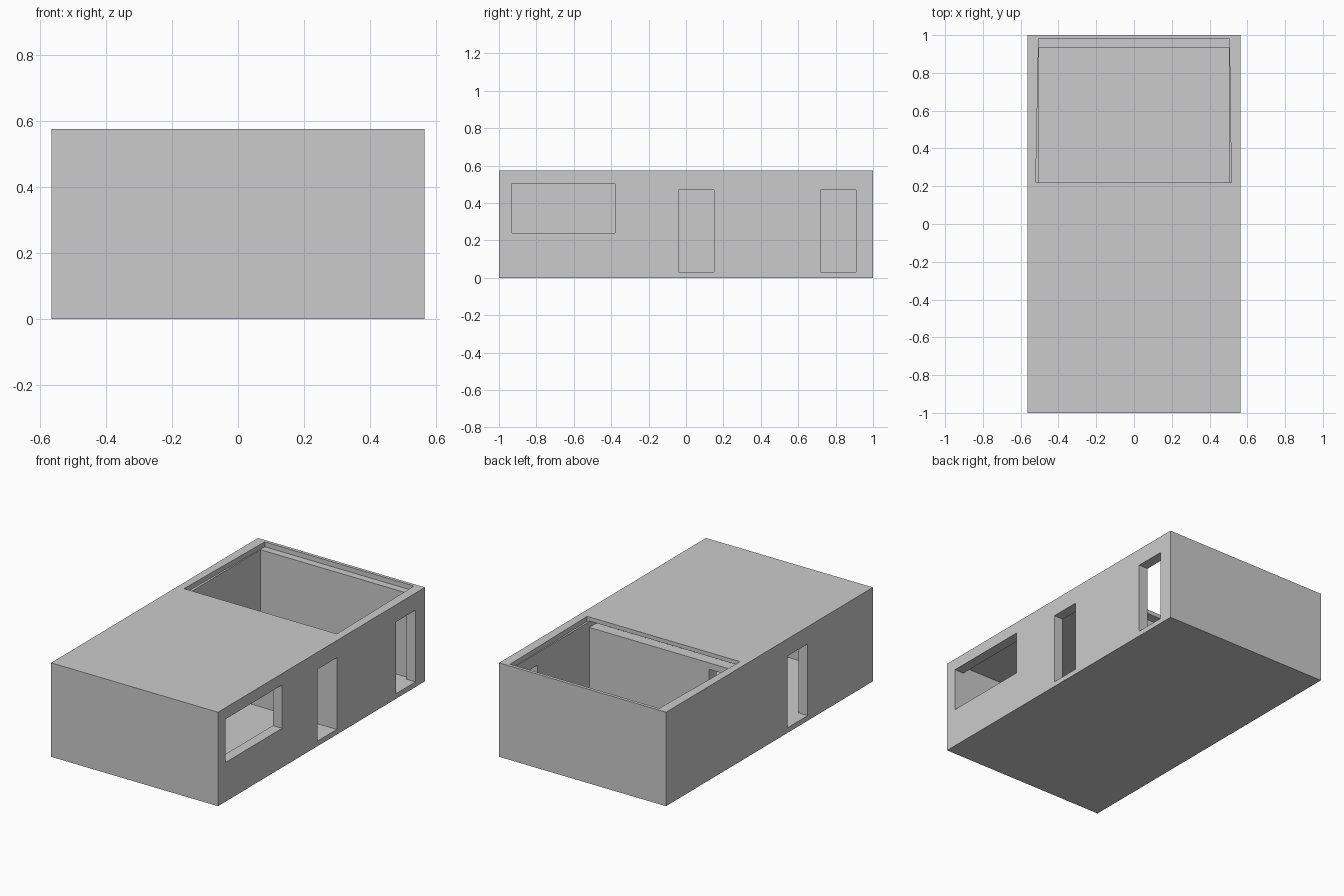
import bpy, bmesh

if "Cube" in bpy.data.objects:
    bpy.data.objects.remove(bpy.data.objects["Cube"])


def prism(name, outline, z0, z1):
    """Upright prism from an xy outline (counter-clockwise)."""
    bm = bmesh.new()
    base = bm.faces.new([bm.verts.new((x, y, z0)) for x, y in outline])
    top = bmesh.ops.extrude_face_region(bm, geom=[base])["geom"]
    for v in top:
        if isinstance(v, bmesh.types.BMVert):
            v.co.z = z1
    bmesh.ops.recalc_face_normals(bm, faces=bm.faces)
    me = bpy.data.meshes.new(name)
    bm.to_mesh(me)
    bm.free()
    ob = bpy.data.objects.new(name, me)
    bpy.context.collection.objects.link(ob)
    return ob


def box(name, x0, x1, y0, y1, z0, z1):
    return prism(name, [(x0, y0), (x1, y0), (x1, y1), (x0, y1)], z0, z1)


def cut(ob, cutter):
    """Subtract a cutter, apply, and discard it."""
    m = ob.modifiers.new("cut", "BOOLEAN")
    m.operation, m.solver, m.object = "DIFFERENCE", "EXACT", cutter
    bpy.ops.object.select_all(action="DESELECT")
    bpy.context.view_layer.objects.active = ob
    ob.select_set(True)
    bpy.ops.object.modifier_apply(modifier=m.name)
    bpy.data.objects.remove(cutter)


W, H = 0.565, 0.575            # half width, total height
IN_X, IN_Y = 0.502, 0.935      # inner wall faces
FLOOR, CEIL, DOOR = 0.03, 0.55, 0.47

# Outer shell: floor, walls and flat roof
house = box("house_shell", -W, W, -1, 1, 0, H)
cut(house, box("room_cutter", -IN_X, IN_X, -IN_Y, IN_Y, FLOOR, CEIL))

# Roof opening over the back room, slightly tapered
cut(house, prism("roof_cutter", [(-0.52, 0.22), (0.515, 0.22), (0.505, 0.98), (-0.505, 0.98)],
                 CEIL - 0.005, H + 0.1))

# Window and two doors on the right, one door on the left
cut(house, box("window_cutter", 0.45, 0.65, -0.93, -0.38, 0.24, 0.505))
for y0, y1 in ((-0.04, 0.149), (0.72, 0.91)):
    cut(house, box("door_cutter", 0.45, 0.65, y0, y1, FLOOR + 0.001, DOOR))
cut(house, box("door_cutter", -0.65, -0.45, -0.37, -0.175, FLOOR + 0.001, DOOR))

# Partition between the rooms, stopping short of the roof, with a doorway
wall = box("partition_wall", -IN_X - 0.005, IN_X + 0.005, 0.15, 0.218, FLOOR - 0.005, 0.51)
cut(wall, box("door_cutter", -0.49, -0.31, 0.1, 0.3, FLOOR, DOOR))
